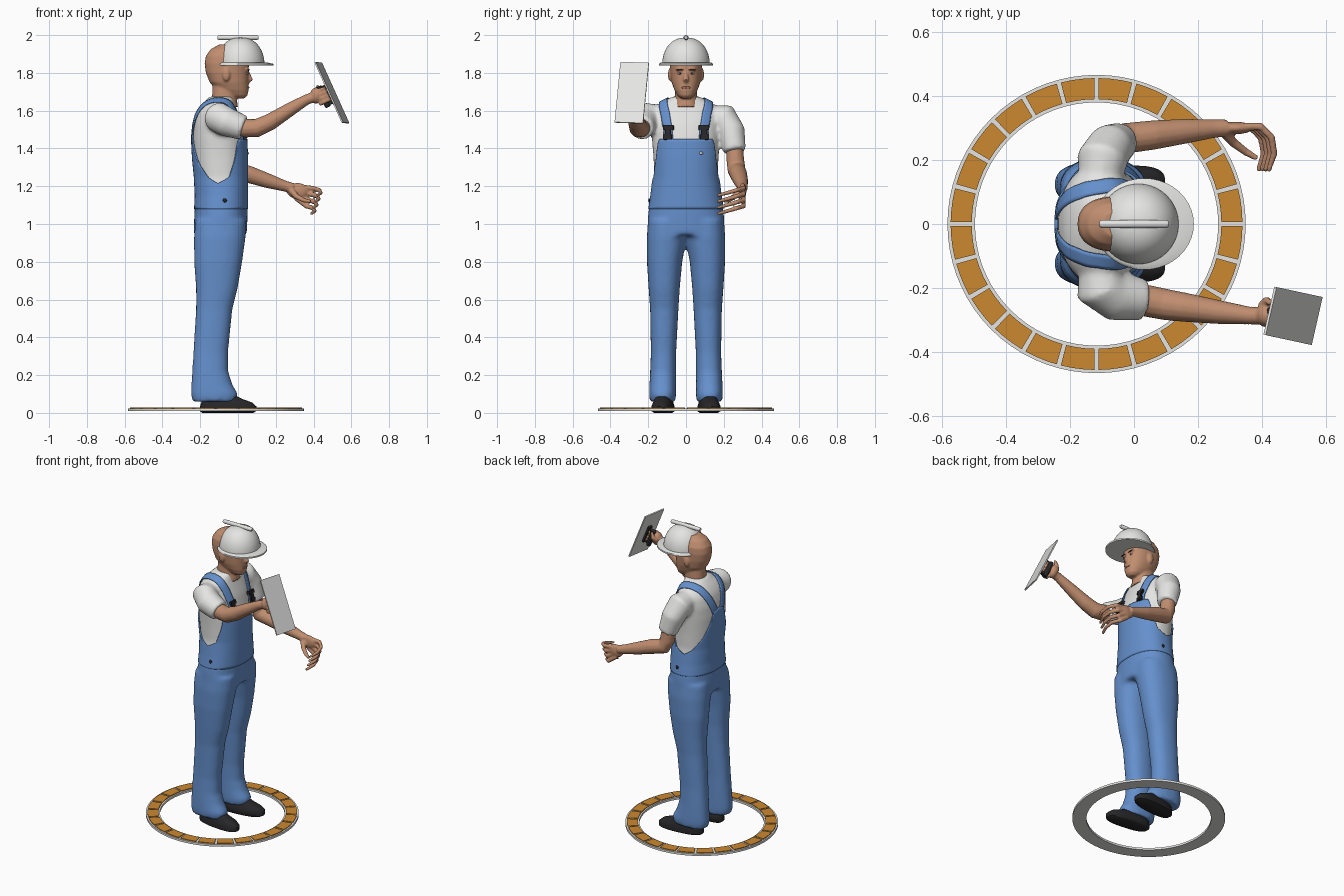
import bpy, bmesh, math
from math import sin, cos, pi, radians
from mathutils import Vector
from mathutils.bvhtree import BVHTree

if "Cube" in bpy.data.objects:
    bpy.data.objects.remove(bpy.data.objects["Cube"])


def material(name, rgb, rough=0.6):
    m = bpy.data.materials.new(name)
    m.use_nodes = True
    m.diffuse_color = (*rgb, 1)
    node = m.node_tree.nodes["Principled BSDF"]
    node.inputs["Base Color"].default_value = (*rgb, 1)
    node.inputs["Roughness"].default_value = rough
    return m


BLUE = material("denim blue", (0.13, 0.28, 0.61))
WHITE = material("white", (0.78, 0.78, 0.77))
SKIN = material("skin", (0.53, 0.27, 0.16))
BLACK = material("black", (0.02, 0.02, 0.022))
ORANGE = material("brick orange", (0.6, 0.25, 0.03))
BROWN = material("dark brown", (0.06, 0.03, 0.02))
LIP = material("lip", (0.4, 0.17, 0.12))


def finish(name, bm, mat, voxel=0, smooth=6, angle=50):
    """Turn a bmesh into a named object; voxel > 0 fuses its shells into one skin."""
    bmesh.ops.recalc_face_normals(bm, faces=bm.faces)
    me = bpy.data.meshes.new(name)
    bm.to_mesh(me)
    bm.free()
    ob = bpy.data.objects.new(name, me)
    bpy.context.collection.objects.link(ob)
    me.materials.append(mat)
    if voxel:
        r = ob.modifiers.new("Fuse", "REMESH")
        r.mode, r.voxel_size, r.use_smooth_shade = "VOXEL", voxel, True
        s = ob.modifiers.new("Soften", "SMOOTH")
        s.factor, s.iterations = 0.5, smooth
    elif angle:
        bpy.ops.object.select_all(action="DESELECT")
        ob.select_set(True)
        bpy.context.view_layer.objects.active = ob
        bpy.ops.object.shade_smooth_by_angle(angle=radians(angle))
    return ob


def skin_rings(bm, rings, caps=True, closed=True):
    vs = [[bm.verts.new(p) for p in r] for r in rings]
    n = len(vs[0])
    for a, b in zip(vs, vs[1:]):
        for i in range(n if closed else n - 1):
            j = (i + 1) % n
            bm.faces.new((a[i], a[j], b[j], b[i]))
    if caps:
        bm.faces.new(vs[0][::-1])
        bm.faces.new(vs[-1])


def outline(a, z, xb, xf, yl, yr, power=0.88):
    """Point on a rounded-box section between back/front x and right/left y."""
    c, s = cos(a), sin(a)
    c, s = (math.copysign(abs(v) ** power, v) for v in (c, s))
    return Vector(((xb + xf) / 2 + (xf - xb) / 2 * c, (yl + yr) / 2 + (yr - yl) / 2 * s, z))


def stack(bm, rows, power=0.88, n=40):
    skin_rings(bm, [[outline(2 * pi * i / n, *r, power) for i in range(n)] for r in rows])


def tube(bm, pts, radii, n=14):
    pts = [Vector(p) for p in pts]
    u, rings = Vector((0.3, 0.8, 0.52)), []
    for i, p in enumerate(pts):
        t = (pts[min(i + 1, len(pts) - 1)] - pts[max(i - 1, 0)]).normalized()
        u = (u - t * u.dot(t)).normalized()
        w = t.cross(u)
        rings.append([p + radii[i] * (u * cos(2 * pi * k / n) + w * sin(2 * pi * k / n)) for k in range(n)])
    skin_rings(bm, rings)


def blob(bm, loc, size, seg=16):
    vs = bmesh.ops.create_uvsphere(bm, u_segments=seg, v_segments=seg // 2, radius=1)["verts"]
    for v in vs:
        v.co = Vector(loc) + Vector([a * b for a, b in zip(v.co, size)])


def box(bm, loc, ux, uy, uz):
    """Box around loc from three half-axis vectors."""
    for v in bmesh.ops.create_cube(bm, size=2)["verts"]:
        v.co = Vector(loc) + ux * v.co.x + uy * v.co.y + uz * v.co.z


def interp(table, t):
    for a, b in zip(table, table[1:]):
        if t <= b[0]:
            f = max(0, (t - a[0]) / (b[0] - a[0]))
            return [p + (q - p) * f for p, q in zip(a[1:], b[1:])]
    return table[-1][1:]


def bvh(ob):
    bpy.context.view_layer.update()
    return BVHTree.FromObject(ob, bpy.context.evaluated_depsgraph_get())


# Torso profile: height, back x, front x, half width
TORSO = [(0.93, -0.23, 0.04, 0.2), (1.05, -0.225, 0.045, 0.195), (1.15, -0.22, 0.045, 0.18),
         (1.25, -0.225, 0.045, 0.168), (1.35, -0.235, 0.045, 0.172), (1.45, -0.24, 0.04, 0.18),
         (1.53, -0.235, 0.022, 0.185), (1.59, -0.22, 0, 0.18), (1.63, -0.195, -0.015, 0.155),
         (1.655, -0.17, -0.02, 0.11), (1.675, -0.15, -0.02, 0.068)]


def torso_row(z, off=0.0):
    xb, xf, w = interp(TORSO, z)
    return (z, xb - off, xf + off, -w - off, w + off)


# Shirt with both sleeves
bm = bmesh.new()
stack(bm, [torso_row(1.1 + 0.575 * i / 30) for i in range(31)])
tube(bm, [(-0.11, -0.12, 1.57), (-0.105, -0.2, 1.565), (-0.06, -0.225, 1.54), (0.03, -0.237, 1.508)],
     [0.06, 0.08, 0.078, 0.066], 20)
tube(bm, [(-0.11, 0.12, 1.57), (-0.1, 0.2, 1.56), (-0.075, 0.24, 1.49), (-0.045, 0.258, 1.385)],
     [0.06, 0.08, 0.073, 0.06], 20)
shirt = finish("shirt", bm, WHITE, 0.011, 5)

# Trousers: hips and two legs fused
LEG = [(0.06, -0.24, -0.01, 0.055, 0.192), (0.1, -0.25, 0, 0.053, 0.195), (0.15, -0.247, -0.03, 0.053, 0.193),
       (0.22, -0.242, -0.052, 0.053, 0.19), (0.32, -0.236, -0.053, 0.052, 0.186), (0.55, -0.222, -0.03, 0.04, 0.19),
       (0.66, -0.222, -0.002, 0.033, 0.198), (0.8, -0.232, 0.022, 0.02, 0.207), (0.93, -0.233, 0.04, -0.005, 0.208),
       (1.02, -0.225, 0.043, 0, 0.2)]
bm = bmesh.new()
stack(bm, [torso_row(0.94 + 0.24 * i / 8, 0.006) for i in range(9)])
for side in (1, -1):
    stack(bm, [(z, xb, xf, side * yi, side * yo) for z, xb, xf, yi, yo in LEG])
finish("trousers", bm, BLUE, 0.012, 6)

# Overall bib and back panel: shell whose top edge varies around the body
EDGE = [(0, 1.45), (46, 1.45), (52, 1.42), (62, 1.33), (75, 1.25), (95, 1.215), (115, 1.245),
        (140, 1.32), (158, 1.41), (168, 1.49), (180, 1.5)]
bm = bmesh.new()
N, ROWS = 120, 24
rings = []
for k in range(ROWS + 1):
    ring = []
    for i in range(N):
        a = 2 * pi * i / N
        top = interp(EDGE, math.degrees(a if a <= pi else 2 * pi - a))[0]
        ring.append(outline(a, *torso_row(1.08 + (top - 1.08) * k / ROWS, 0.009)))
    rings.append(ring)
skin_rings(bm, rings, caps=False)
bib = finish("overall_bib", bm, BLUE)
bib.modifiers.new("Cloth", "SOLIDIFY").thickness = 0.008

# Shoulder straps laid on the shirt, with buckles
surface = bvh(shirt)
STRAP = [(0.05, 0.1, 1.43), (0.04, 0.102, 1.5), (0.0, 0.115, 1.59), (-0.05, 0.13, 1.66), (-0.11, 0.128, 1.68),
         (-0.18, 0.105, 1.65), (-0.23, 0.07, 1.57), (-0.25, 0.025, 1.46)]
for side, label in ((1, "left"), (-1, "right")):
    path = [Vector((x, side * y, z)) for x, y, z in STRAP]
    fine = [a.lerp(b, k / 5) for a, b in zip(path, path[1:]) for k in range(5)] + [path[-1]]
    rows = []
    for i, p in enumerate(fine):
        t = fine[min(i + 1, len(fine) - 1)] - fine[max(i - 1, 0)]
        hit, nrm = surface.find_nearest(p)[:2]
        w = t.cross(nrm).normalized() * 0.024
        row = []
        for f in (-1, -0.5, 0, 0.5, 1):
            q, n2 = surface.find_nearest(hit + w * f)[:2]
            row.append(q + n2 * 0.009)
        rows.append(row)
    bm = bmesh.new()
    skin_rings(bm, rows, caps=False, closed=False)
    strap = finish(label + "_strap", bm, BLUE)
    strap.modifiers.new("Cloth", "SOLIDIFY").thickness = 0.006
    bm = bmesh.new()
    for z, w, h in ((1.515, 0.026, 0.012), (1.485, 0.014, 0.03), (1.462, 0.022, 0.014)):
        p, n2 = surface.find_nearest(Vector((0.05, side * 0.1, z)))[:2]
        box(bm, p + n2 * 0.014, n2 * 0.009, Vector((0, w, 0)), n2.cross(Vector((0, 1, 0))) * h)
    finish(label + "_buckle", bm, BLACK)
    # Side button
    bm = bmesh.new()
    blob(bm, (-0.07, side * 0.194, 1.125), (0.011, 0.006, 0.011), 12)
    finish(label + "_side_button", bm, BLACK)
bm = bmesh.new()
blob(bm, (0.05, 0.08, 1.375), (0.008, 0.01, 0.008), 12)
finish("bib_button", bm, WHITE)

# Shoes
for side, label in ((1, "left"), (-1, "right")):
    bm = bmesh.new()
    stack(bm, [(0, -0.19, 0.08, side * 0.075, side * 0.165), (0.008, -0.2, 0.095, side * 0.065, side * 0.177),
               (0.035, -0.2, 0.097, side * 0.064, side * 0.178), (0.055, -0.195, 0.075, side * 0.07, side * 0.172),
               (0.075, -0.185, 0.02, side * 0.08, side * 0.165), (0.1, -0.18, -0.03, side * 0.085, side * 0.16)], 0.8)
    for v in bm.verts:
        v.co.y += side * 0.1 * (v.co.x + 0.06)
    finish(label + "_shoe", bm, BLACK)

# Left arm and loosely curled hand
bm = bmesh.new()
tube(bm, [(-0.06, 0.255, 1.43), (-0.045, 0.262, 1.33), (-0.025, 0.268, 1.285), (0.06, 0.278, 1.262),
          (0.16, 0.29, 1.228), (0.25, 0.298, 1.2), (0.29, 0.3, 1.19)],
     [0.045, 0.047, 0.048, 0.046, 0.039, 0.029, 0.027])
blob(bm, (0.315, 0.3, 1.175), (0.058, 0.02, 0.043))
for k in range(4):
    d = k * 0.032
    tube(bm, [(0.33 - d / 4, 0.303, 1.195 - d * 0.6), (0.395 - d / 3, 0.305, 1.19 - d), (0.43 - d / 3, 0.27, 1.18 - d),
              (0.438 - d / 3, 0.22, 1.165 - d), (0.42 - d / 3, 0.165, 1.15 - d)], [0.014, 0.013, 0.012, 0.011, 0.008], 10)
tube(bm, [(0.28, 0.29, 1.18), (0.31, 0.255, 1.145), (0.35, 0.225, 1.125), (0.385, 0.205, 1.12)],
     [0.018, 0.015, 0.012, 0.009], 10)
finish("left_arm", bm, SKIN, 0.0055, 3)

# Plastering trowel: plate axes drive the handle and the gripping hand
along = Vector((0.144, -0.031, -0.319)) / 2
across = Vector((0.034, 0.15, -0.005)) / 2
normal = across.cross(along).normalized()
normal *= -1 if normal.x < 0 else 1
plate = Vector((0.497, -0.287, 1.695))
ua, uc = along.normalized(), across.normalized()
bm = bmesh.new()
box(bm, plate, along, across, normal * 0.004)
finish("trowel_plate", bm, WHITE, angle=0)
bm = bmesh.new()
grip = plate - normal * 0.05
tube(bm, [grip - ua * 0.06, grip - ua * 0.03, grip + ua * 0.03, grip + ua * 0.06], [0.014, 0.017, 0.017, 0.014])
box(bm, plate - normal * 0.01, ua * 0.065, uc * 0.014, normal * 0.007)
for f in (-0.045, 0.045):
    box(bm, plate - normal * 0.03 + ua * f, ua * 0.009, uc * 0.009, normal * 0.025)
finish("trowel_handle", bm, BLACK)

# Right arm with fist around the handle
bm = bmesh.new()
tube(bm, [(-0.03, -0.23, 1.53), (0.04, -0.24, 1.507), (0.1, -0.252, 1.508), (0.17, -0.262, 1.54),
          (0.27, -0.276, 1.603), (0.36, -0.286, 1.657), (0.4, -0.287, 1.672)],
     [0.045, 0.05, 0.049, 0.045, 0.037, 0.028, 0.028])
blob(bm, (0.413, -0.285, 1.68), (0.032, 0.038, 0.043))
for k in range(4):
    base = grip + ua * (k * 0.022 - 0.036)
    tube(bm, [base - normal * 0.03 - uc * 0.025, base - uc * 0.034, base + normal * 0.022 - uc * 0.02,
              base + normal * 0.024 + uc * 0.012], [0.012, 0.012, 0.011, 0.009], 10)
tube(bm, [(0.4, -0.26, 1.68), (0.415, -0.24, 1.7), (0.425, -0.245, 1.735)], [0.017, 0.014, 0.009], 10)
finish("right_arm", bm, SKIN, 0.0055, 3)

# Head, neck, nose and ears
bm = bmesh.new()
HEAD = [(1.665, -0.02, 0.035, 0.025), (1.68, -0.06, 0.05, 0.045), (1.71, -0.11, 0.056, 0.062),
        (1.75, -0.15, 0.056, 0.076), (1.8, -0.17, 0.056, 0.083), (1.85, -0.177, 0.058, 0.086),
        (1.89, -0.17, 0.05, 0.083), (1.925, -0.145, 0.03, 0.066), (1.95, -0.1, 0, 0.04)]
stack(bm, [(z, b, f, -w, w) for z, b, f, w in HEAD])
stack(bm, [(1.62, -0.15, 0, -0.07, 0.07), (1.67, -0.137, -0.008, -0.06, 0.06), (1.74, -0.135, 0.0, -0.058, 0.058)])
tube(bm, [(0.045, 0, 1.815), (0.056, 0, 1.79), (0.065, 0, 1.766), (0.05, 0, 1.752)], [0.009, 0.011, 0.015, 0.012])
for side in (1, -1):
    blob(bm, (-0.062, side * 0.085, 1.79), (0.02, 0.011, 0.034))
    blob(bm, (0.048, side * 0.03, 1.818), (0.012, 0.026, 0.008))
head = finish("head", bm, SKIN, 0.006, 3)

# Face details set on the head surface
face = bvh(head)
for name, mat, y, z, size in (("brow", BROWN, 0.033, 1.816, (0.004, 0.021, 0.004)),
                              ("eye", WHITE, 0.032, 1.797, (0.004, 0.013, 0.005)),
                              ("pupil", BROWN, 0.031, 1.797, (0.006, 0.005, 0.005)),
                              ("lip", LIP, 0.009, 1.722, (0.005, 0.014, 0.006))):
    for side, label in ((1, "left"), (-1, "right")):
        hit = face.ray_cast(Vector((1, side * y, z)), Vector((-1, 0, 0)))[0]
        bm = bmesh.new()
        blob(bm, hit, size, 12)
        finish(label + "_" + name, bm, mat)

# Helmet: dome, brim and ridge
bm = bmesh.new()
dome = []
for k in range(12):
    t = pi / 2 * k / 11.3
    r = 0.126 * cos(t) ** 0.85
    dome.append((1.845 + 0.142 * sin(t), 0.014 - r, 0.014 + r, -r, r))
stack(bm, dome, 1.0)
finish("helmet_dome", bm, WHITE)
bm = bmesh.new()
stack(bm, [(1.838, -0.125, 0.187, -0.143, 0.143), (1.848, -0.125, 0.187, -0.143, 0.143),
           (1.856, -0.115, 0.15, -0.13, 0.13)], 1.0)
finish("helmet_brim", bm, WHITE)
bm = bmesh.new()
tube(bm, [(-0.108, 0, 1.987), (-0.1, 0, 1.987), (0.1, 0, 1.987), (0.108, 0, 1.987)], [0.009, 0.013, 0.013, 0.009])
finish("helmet_ridge", bm, WHITE)


# Ground ring of bricks
def sector(bm, r0, r1, a0, a1, z0, z1, n=3):
    rings = []
    for k in range(n + 1):
        c, s = cos(a0 + (a1 - a0) * k / n), sin(a0 + (a1 - a0) * k / n)
        rings.append([(-0.117 + r * c, r * s, z) for r, z in ((r0, z0), (r1, z0), (r1, z1), (r0, z1))])
    skin_rings(bm, rings)


base, bricks = bmesh.new(), bmesh.new()
step = 2 * pi / 24
for i in range(24):
    sector(base, 0.38, 0.466, i * step, (i + 1) * step, 0.01, 0.024)
    sector(bricks, 0.39, 0.456, i * step + 0.015, (i + 1) * step - 0.015, 0.012, 0.029)
finish("ring_base", base, WHITE, angle=0)
finish("ring_bricks", bricks, ORANGE, angle=0)
